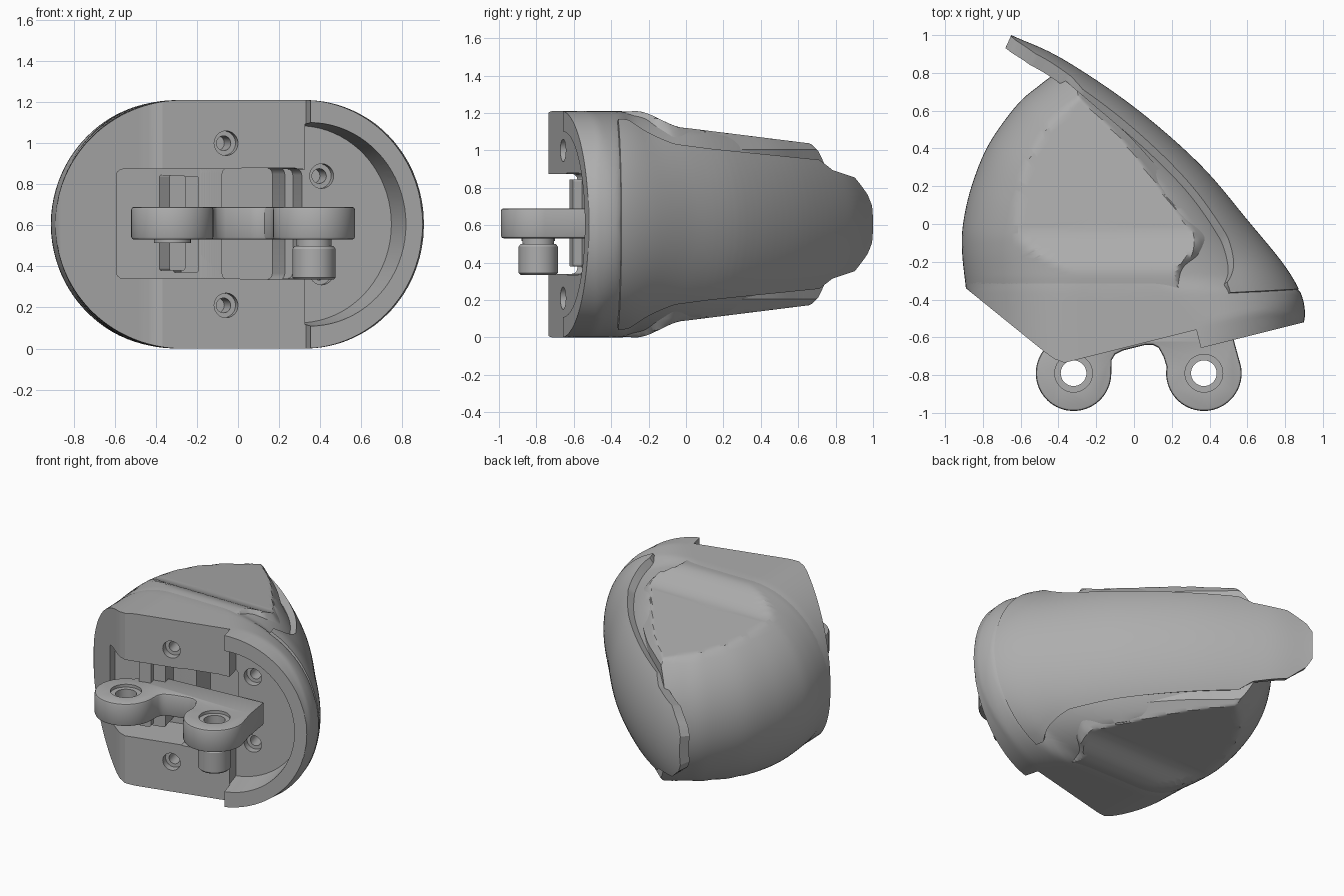
import bpy, bmesh, math
from mathutils import Vector as V

cube = bpy.data.objects.get("Cube")
if cube:
    bpy.data.objects.remove(cube)

grey = bpy.data.materials.new("plain_grey")
grey.use_nodes = True
grey.diffuse_color = (0.42, 0.42, 0.42, 1)
grey.node_tree.nodes["Principled BSDF"].inputs["Base Color"].default_value = grey.diffuse_color
MID, HALF = 0.605, 0.605


def make(name, verts, faces):
    bm = bmesh.new()
    vs = [bm.verts.new(v) for v in verts]
    for f in faces:
        bm.faces.new([vs[i] for i in f])
    bmesh.ops.remove_doubles(bm, verts=bm.verts, dist=0.0002)
    bmesh.ops.recalc_face_normals(bm, faces=bm.faces)
    mesh = bpy.data.meshes.new(name)
    bm.to_mesh(mesh)
    bm.free()
    ob = bpy.data.objects.new(name, mesh)
    bpy.context.collection.objects.link(ob)
    mesh.materials.append(grey)
    return ob


def select(ob):
    bpy.ops.object.select_all(action='DESELECT')
    ob.select_set(True)
    bpy.context.view_layer.objects.active = ob


def modify(ob, kind, **settings):
    select(ob)
    m = ob.modifiers.new(kind.lower(), kind)
    for k, v in settings.items():
        setattr(m, k, v)
    bpy.ops.object.modifier_apply(modifier=m.name)


def smooth(ob, angle=30):
    select(ob)
    bpy.ops.object.shade_smooth_by_angle(angle=math.radians(angle))


def resample(pts, step=0.02):
    out = []
    for a, b in zip(pts, pts[1:]):
        n = max(1, round((b - a).length / step))
        out += [a.lerp(b, i / n) for i in range(n)]
    return out + [pts[-1]]


def spline(pts):
    p = [V(q) for q in pts]
    p = [2 * p[0] - p[1]] + p + [2 * p[-1] - p[-2]]
    out = []
    for a, b, c, d in zip(p, p[1:], p[2:], p[3:]):
        for i in range(8):
            t = i / 8
            out.append(0.5 * (2 * b + (c - a) * t + (2 * a - 5 * b + 4 * c - d) * t * t
                              + (3 * b - a - 3 * c + d) * t ** 3))
    return resample(out + [p[-2]])


def distance(p, line):
    best = 9
    for a, b in zip(line, line[1:]):
        d = b - a
        t = max(0, min(1, (p - a).dot(d) / max(d.length_squared, 1e-9)))
        best = min(best, (p - a - d * t).length)
    return best


def ramp(x, a, b):
    t = max(0, min(1, (x - a) / (b - a)))
    return t * t * (3 - 2 * t)


def table(x, rows):
    for (x0, y0), (x1, y1) in zip(rows, rows[1:]):
        if x <= x1:
            return y0 + (y1 - y0) * max(0, (x - x0) / (x1 - x0))
    return rows[-1][1]


# Plan curves: outer blade side, back of the body, and edge of the raised crown
outer = spline([(-.65, 1), (-.38, .875), (0, .62), (.35, .315), (.61, .01), (.79, -.21),
                (.88, -.36), (.905, -.46), (.9, -.52)])
back = spline([(-.40, .81), (-.5, .735), (-.62, .63), (-.77, .42), (-.86, .2),
               (-.905, 0), (-.91, -.15), (-.89, -.34)])
back_long = back + [V((-.87, -.85))]
outer_long = outer + [V((.88, -.8))]
crown_edge = spline([(.37, -.28), (.42, -.2), (.43, -.1), (.4, -.02), (.28, .12), (0, .44),
                     (-.2, .62), (-.40, .79)])


def inset(y):
    return 0.05 * ramp(y, -.36, -.29)


def radius(y):
    return 0.57 - 0.12 * ramp(y, -.38, .1)


def inward(line, i):
    t = (line[min(i + 1, len(line) - 1)] - line[max(i - 1, 0)]).normalized()
    return V((t.y, -t.x))


def dome(d, r):
    return HALF * math.sqrt(max(0, 1 - (1 - max(0, min(d / r, 1))) ** 2))


def top_cut(y):
    return min(HALF, HALF - 0.09 * ramp(y, -.27, .0) - 0.125 * max(0, y))


def crown_height(p):
    h = min(dome(distance(p, back_long), .6), top_cut(p.y))
    h = min(h, .40 + 1.4 * distance(p, crown_edge))
    return max(0, h - .006 * (1 - ramp(p.y, -.36, -.27)))


def shell_height(p):
    r = dome(distance(p, outer_long) - inset(p.y), radius(p.y))
    h = min(dome(distance(p, back_long), .6), r, top_cut(p.y))
    return max(0, h - .006 * ramp(p.y, -.36, -.27))


# Solid with mirrored upper and lower height surfaces over a plan outline
def pillow(name, outline, centre, height, rings=26):
    n, verts, faces = len(outline), [], []
    for side in (1, -1):
        base = len(verts)
        for k in range(rings):
            s = 1 - (k / rings) ** 1.8
            for p in outline:
                q = centre + (p - centre) * s
                verts.append((q.x, q.y, MID + side * height(q)))
        verts.append((centre.x, centre.y, MID + side * height(centre)))
        for i in range(n):
            j = (i + 1) % n
            for k in range(rings - 1):
                a, b = base + k * n, base + (k + 1) * n
                faces.append((a + i, a + j, b + j, b + i))
            faces.append((b + i, b + j, base + rings * n))
    low = n * rings + 1
    faces += [(i, (i + 1) % n, low + (i + 1) % n, low + i) for i in range(n)]
    return make(name, verts, faces)


front = [V(p) for p in [(-.89, -.34), (-.47, -.68), (-.42, -.715), (-.34, -.745), (-.3, -.82), (.9, -.52)]]
side = [p + inward(outer, i) * inset(p.y) for i, p in enumerate(outer) if p.x > -.36]
shell = pillow("body_shell", back[:-1] + resample(front)[:-1] + side[::-1], V((-.1, -.05)), shell_height)
crown_front = resample([V((-.89, -.34)), V((-.5, -.38)), V((.2, -.38)), V((.37, -.28))])
crown = pillow("body_crown", back[:-1] + crown_front[:-1] + crown_edge[:-1], V((-.2, .05)), crown_height)


# Cutters and blocks are lofted in the slanted frame of the front plate
def local(u, v, z):
    return (.33 + .97 * u - .243 * v, -.56 + .243 * u + .97 * v, z)


def loft(name, near, far, v0, v1):
    n = len(near)
    verts = [local(u, v0, z) for u, z in near] + [local(u, v1, z) for u, z in far]
    faces = [range(n), range(n, 2 * n)]
    faces += [(i, (i + 1) % n, n + (i + 1) % n, n + i) for i in range(n)]
    return make(name, verts, faces)


def rect(u0, u1, z0, z1, r=.03):
    pts = []
    for u, z, a in ((u1 - r, z1 - r, 0), (u0 + r, z1 - r, 90), (u0 + r, z0 + r, 180), (u1 - r, z0 + r, 270)):
        pts += [(u + r * math.cos(math.radians(a + t)), z + r * math.sin(math.radians(a + t)))
                for t in (0, 30, 60, 90)]
    return pts


def arc(cu, cz, ru, rz, a0, a1, n):
    return [(cu + ru * math.cos(math.radians(a0 + (a1 - a0) * i / n)),
             cz + rz * math.sin(math.radians(a0 + (a1 - a0) * i / n))) for i in range(n + 1)]


def circle(u, z, r):
    return arc(u, z, r, r, 0, 345, 23)


plate = rect(-1.3, 0, -.3, 1.5)
channel = rect(-.9, .01, .34, .875)
cavity = rect(-.345, -.03, .335, .88)
cutters = [loft("cut_plate", plate, plate, -.5, 0),
           loft("cut_rim", arc(-.005, MID, .5, .51, -90, 90, 40), arc(-.005, MID, .465, .48, -90, 90, 40), -.3, .12),
           loft("cut_channel", channel, channel, -.3, .3),
           loft("cut_cavity", cavity, cavity, -.2, .55)]
for u, v, dz in ((-.4, 0, .395), (.11, .12, .235)):
    for z in (MID + dz, MID - dz):
        cutters.append(loft("cut_hole", circle(u, z, .06), circle(u, z, .06), v - .05, v + .05))
        cutters.append(loft("cut_bore", circle(u, z, .036), circle(u, z, .036), v, v + .18))
for body in (shell, crown):
    for c in cutters:
        modify(body, 'BOOLEAN', object=c, operation='DIFFERENCE', solver='EXACT')
    smooth(body)
for c in cutters:
    bpy.data.objects.remove(c)

# Curved blade wrapping the side and running past the back
reach = [(-.36, .565), (-.28, .56), (-.12, .49), (.02, .43), (.2, .405), (.78, .345), (.83, .29),
         (.94, .25), (.985, .16), (1, .1)]
line = [(p, inward(outer, i)) for i, p in enumerate(outer) if p.y > -.355]
verts, faces, m = [], [], 33
for p, n in line:
    n = n.lerp(V((-1, -.05)), 1 - ramp(p.y, -.36, .1)).normalized()
    for k in range(m):
        z = table(p.y, reach) * (2 * k / (m - 1) - 1)
        q = p + n * radius(p.y) * (1 - math.sqrt(1 - (z / HALF) ** 2))
        verts.append((q.x, q.y, MID + z))
for i in range(len(line) - 1):
    faces += [(i * m + k, i * m + k + 1, i * m + m + k + 1, i * m + m + k) for k in range(m - 1)]
blade = make("side_blade", verts, faces)
if blade.data.polygons[len(faces) // 2].normal.x < 0:
    blade.data.flip_normals()
modify(blade, 'SOLIDIFY', thickness=.07, offset=-1)
smooth(blade)


# Hinge bracket with two eyes
def upright(name, pts, z0, z1):
    n = len(pts)
    return make(name, [(x, y, z) for z in (z0, z1) for x, y in pts],
                [range(n), range(n, 2 * n)] + [(i, (i + 1) % n, n + (i + 1) % n, n + i) for i in range(n)])


EYES, EYE_Y = (-.32, .37), -.79
plan = arc(EYES[0], EYE_Y, .2, .2, 0, -250, 32) + [(-.3, -.48), (.5, -.42), (.53, -.62)]
plan += arc(EYES[1], EYE_Y, .2, .2, 10, -190, 28)
plan += [(.155, -.7), (.13, -.655), (.1, -.64), (.06, -.64), (-.06, -.67), (-.1, -.69), (-.118, -.72)]
bracket = upright("hinge_bracket", plan, .53, .69)
modify(bracket, 'BEVEL', width=.014, segments=2, limit_method='ANGLE', angle_limit=math.radians(40))
for x in EYES:
    for r, z0, z1 in ((.068, .4, .8), (.1, .67, .8)):
        c = upright("cut_eye", arc(x, EYE_Y, r, r, 0, 350, 35), z0, z1)
        modify(bracket, 'BOOLEAN', object=c, operation='DIFFERENCE', solver='EXACT')
        bpy.data.objects.remove(c)
smooth(bracket)


# Turned sleeves below the eyes
def turned(name, x, profile, n=36):
    k = len(profile)
    verts = [(x + r * math.cos(math.tau * i / n), EYE_Y + r * math.sin(math.tau * i / n), z)
             for i in range(n) for r, z in profile]
    faces = [(i * k + j, i * k + (j + 1) % k, (i + 1) % n * k + (j + 1) % k, (i + 1) % n * k + j)
             for i in range(n) for j in range(k)]
    smooth(make(name, verts, faces))


turned("right_sleeve", EYES[1], [(.068, .335), (.095, .335), (.105, .345), (.105, .485), (.095, .5),
                                 (.085, .5), (.085, .535), (.068, .535)])
turned("left_collar", EYES[0], [(.068, .515), (.09, .515), (.09, .535), (.068, .535)])

# Stepped block behind the left eye
for name, u0, u1, z0, z1, v in (("inner_block", -.66, -.58, .38, .845, .1), ("inner_step", -.59, -.5, .37, .84, .15)):
    r = rect(u0, u1, z0, z1, .01)
    loft(name, r, r, v, .31)
